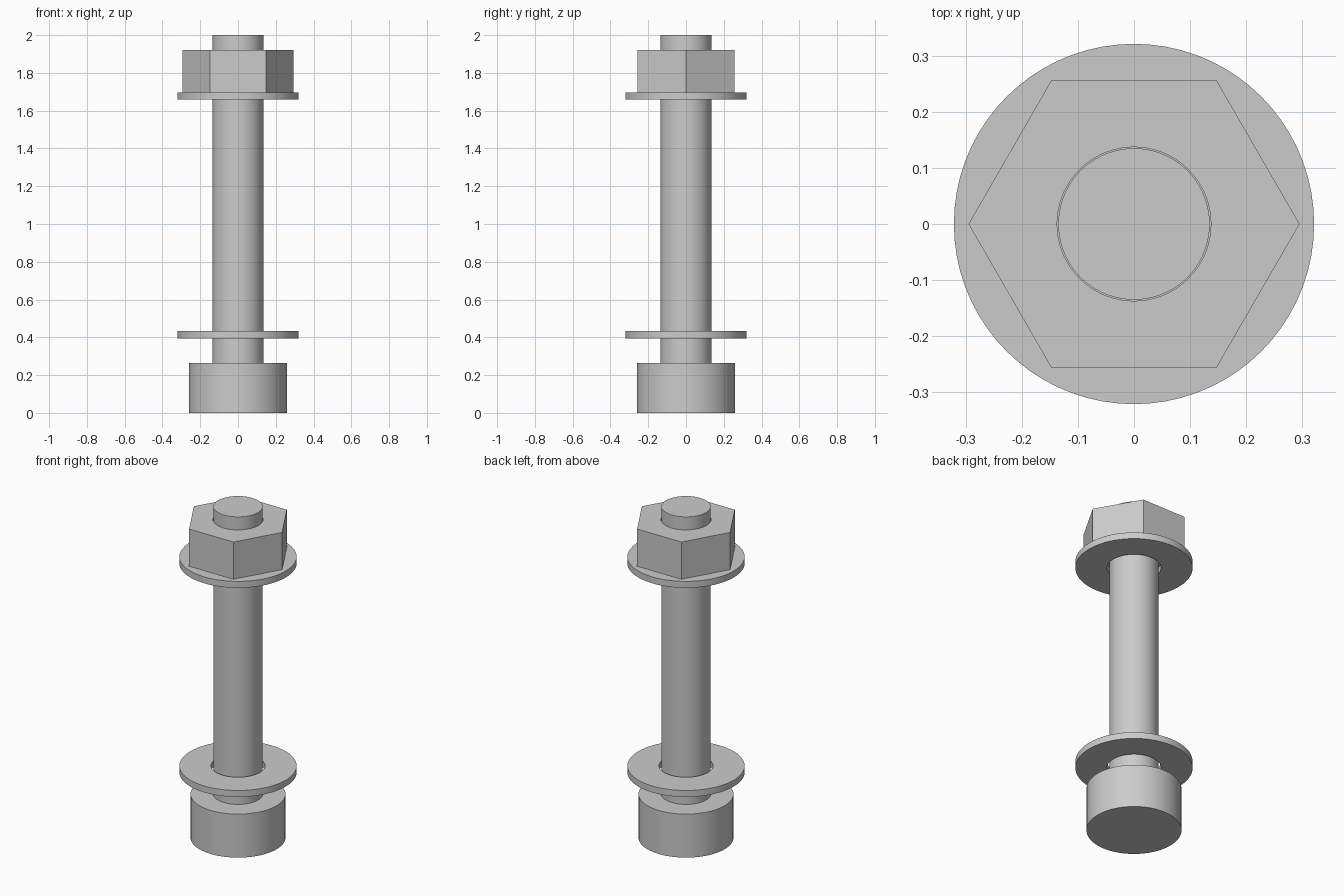
import bpy
import bmesh
from math import cos, sin, pi, radians

SEGMENTS = 72

cube = bpy.data.objects.get("Cube")
if cube:
    bpy.data.objects.remove(cube, do_unlink=True)

steel = bpy.data.materials.new("grey steel")
steel.use_nodes = True
colour = (0.6, 0.6, 0.6, 1)
steel.diffuse_color = colour
steel.node_tree.nodes["Principled BSDF"].inputs["Base Color"].default_value = colour


def circle(r, a):
    return r


def hexagon(r, a):
    """Distance to the edge of a hexagon with corners on the x axis."""
    return r * cos(pi / 6) / cos(a % (pi / 3) - pi / 6)


def lathe(name, profile, closed):
    """Sweep (shape, radius, z) points round z; cap the ends unless closed."""
    bm = bmesh.new()
    angles = [2 * pi * i / SEGMENTS for i in range(SEGMENTS)]
    rings = [[bm.verts.new((shape(r, a) * cos(a), shape(r, a) * sin(a), z))
              for a in angles] for shape, r, z in profile]
    pairs = list(zip(rings, rings[1:]))
    if closed:
        pairs.append((rings[-1], rings[0]))
    else:
        bm.faces.new(rings[0])
        bm.faces.new(rings[-1])
    for low, high in pairs:
        for i in range(SEGMENTS):
            j = (i + 1) % SEGMENTS
            bm.faces.new((low[i], low[j], high[j], high[i]))
    bmesh.ops.recalc_face_normals(bm, faces=bm.faces)
    mesh = bpy.data.meshes.new(name)
    bm.to_mesh(mesh)
    bm.free()
    mesh.materials.append(steel)
    obj = bpy.data.objects.new(name, mesh)
    bpy.context.collection.objects.link(obj)
    bpy.ops.object.select_all(action='DESELECT')
    obj.select_set(True)
    bpy.context.view_layer.objects.active = obj
    bpy.ops.object.shade_smooth_by_angle(angle=radians(30))


def pierced(name, shape, outer, hole, bottom, top):
    """A plate or block with a round hole through it."""
    lathe(name, [(shape, outer, bottom), (shape, outer, top),
                 (circle, hole, top), (circle, hole, bottom)], True)


# Bolt: cylindrical head with a plain shank
HEAD, SHANK, HEAD_TOP = 0.26, 0.135, 0.263
lathe("bolt", [(circle, HEAD, 0), (circle, HEAD, HEAD_TOP),
               (circle, SHANK, HEAD_TOP), (circle, SHANK, 2)], False)

# Washers
for name, z in (("lower_washer", 0.395), ("upper_washer", 1.658)):
    pierced(name, circle, 0.321, 0.148, z, z + 0.039)

# Hexagonal nut resting on the upper washer
pierced("nut", hexagon, 0.295, 0.137, 1.697, 1.922)
